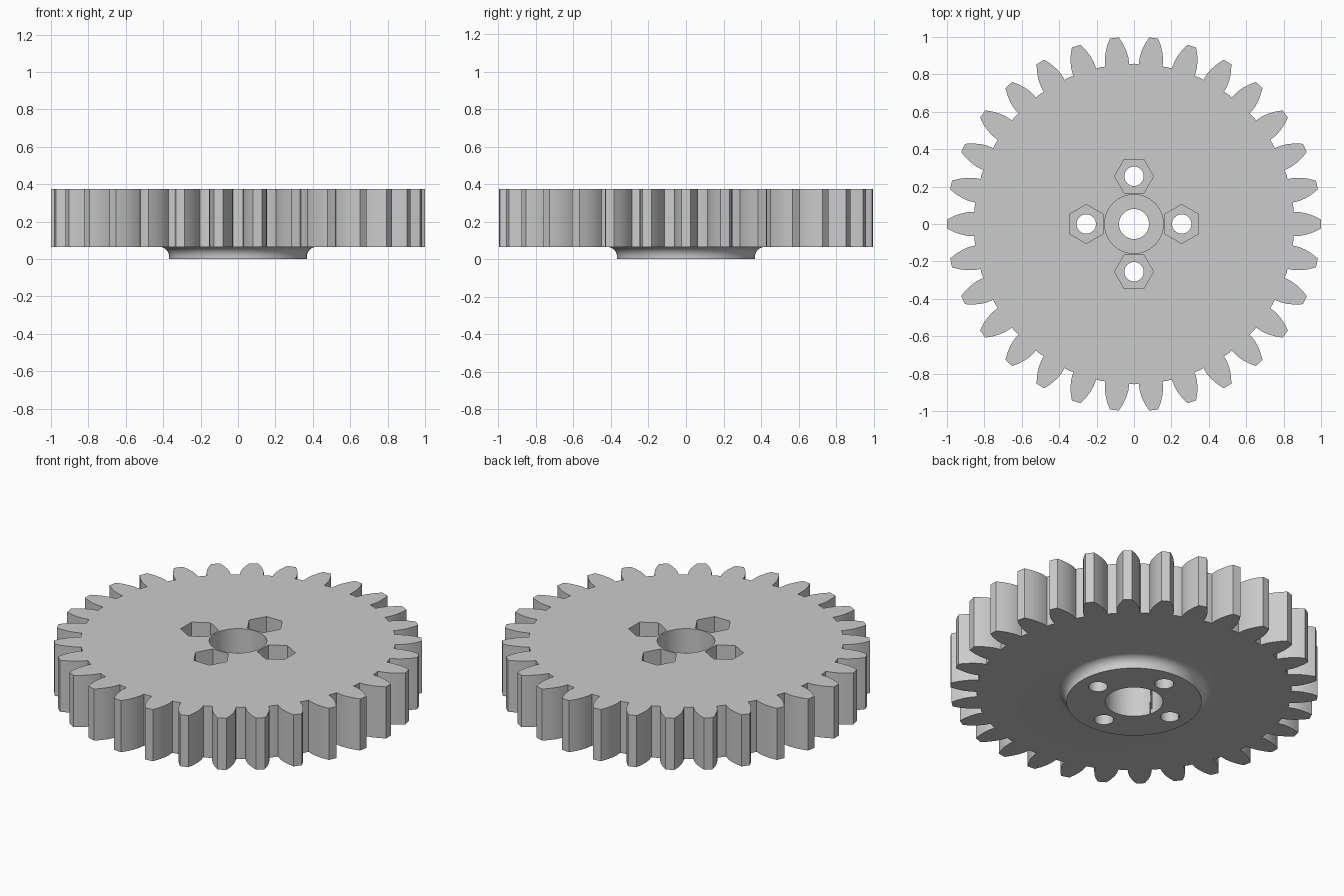
import bpy, bmesh, math
from mathutils import Matrix, Vector

if "Cube" in bpy.data.objects:
    bpy.data.objects.remove(bpy.data.objects["Cube"])

grey = bpy.data.materials.new("light grey")
grey.diffuse_color = (0.6, 0.6, 0.6, 1)
grey.use_nodes = True
grey.node_tree.nodes["Principled BSDF"].inputs["Base Color"].default_value = grey.diffuse_color

TEETH = 30
Z_BOTTOM, Z_TOP = 0.065, 0.375


def make_object(name, bm):
    bmesh.ops.recalc_face_normals(bm, faces=bm.faces)
    mesh = bpy.data.meshes.new(name)
    bm.to_mesh(mesh)
    bm.free()
    mesh.materials.append(grey)
    obj = bpy.data.objects.new(name, mesh)
    bpy.context.collection.objects.link(obj)
    return obj


def prism(name, points, z0, z1):
    """Closed outline extruded from z0 to z1."""
    bm = bmesh.new()
    face = bm.faces.new([bm.verts.new((x, y, z0)) for x, y in points])
    ext = bmesh.ops.extrude_face_region(bm, geom=[face])
    top = [v for v in ext["geom"] if isinstance(v, bmesh.types.BMVert)]
    bmesh.ops.translate(bm, verts=top, vec=(0, 0, z1 - z0))
    return make_object(name, bm)


def ring(radius, sides, cx=0, cy=0, turn=0):
    step = 2 * math.pi / sides
    return [(cx + radius * math.cos(turn + i * step),
             cy + radius * math.sin(turn + i * step)) for i in range(sides)]


# Toothed disc: one tooth flank mirrored, then repeated round the rim
flank = [(0.853, 0.064), (0.89, 0.063), (0.925, 0.056), (0.965, 0.042), (1.0, 0.024)]
tooth = [(x, -y) for x, y in flank] + [(x, y) for x, y in reversed(flank)]
outline = []
for i in range(TEETH):
    a = 2 * math.pi * i / TEETH
    rot = Matrix.Rotation(a, 2)
    outline += [tuple(rot @ Vector(p)) for p in tooth]
    mid = a + math.pi / TEETH
    outline.append((0.857 * math.cos(mid), 0.857 * math.sin(mid)))
gear = prism("gear_wheel", outline, Z_BOTTOM, Z_TOP)

# Hub below, flaring into the disc with a concave fillet
profile = [(0, 0), (0.368, 0), (0.368, 0.013)]
for i in range(1, 9):
    t = math.pi / 2 * i / 8
    profile.append((0.42 - 0.052 * math.cos(t), 0.013 + 0.052 * math.sin(t)))
profile += [(0.42, 0.12), (0, 0.12)]
bm = bmesh.new()
verts = [bm.verts.new((r, 0, z)) for r, z in profile]
edges = [bm.edges.new(pair) for pair in zip(verts, verts[1:])]
bmesh.ops.spin(bm, geom=verts + edges, cent=(0, 0, 0), axis=(0, 0, 1),
               angle=2 * math.pi, steps=96)
bmesh.ops.remove_doubles(bm, verts=bm.verts, dist=1e-5)
hub = make_object("hub", bm)

# Cutters: centre bore stepped from both ends, bolt holes, hexagonal nut pockets
cutters = [
    prism("bore_cutter", ring(0.08, 64), -0.1, 0.5),
    prism("upper_bore_cutter", ring(0.157, 64), 0.23, 0.5),
    prism("lower_bore_cutter", ring(0.157, 64), -0.1, 0.20),
]
for i in range(4):
    a = math.pi / 2 * i
    cx, cy = 0.255 * math.cos(a), 0.255 * math.sin(a)
    cutters.append(prism("bolt_hole_cutter", ring(0.052, 32, cx, cy), -0.1, 0.5))
    cutters.append(prism("nut_pocket_cutter",
                         ring(0.104, 6, cx, cy, a + math.pi / 6), 0.22, 0.5))

for other in [hub] + cutters:
    mod = gear.modifiers.new(other.name, 'BOOLEAN')
    mod.operation = 'UNION' if other is hub else 'DIFFERENCE'
    mod.solver = 'EXACT'
    mod.object = other

# Bake the cuts and remove the helpers
bpy.context.view_layer.update()
baked = bpy.data.meshes.new_from_object(
    gear.evaluated_get(bpy.context.evaluated_depsgraph_get()))
gear.modifiers.clear()
gear.data = baked
for other in [hub] + cutters:
    bpy.data.objects.remove(other)
baked.materials.clear()
baked.materials.append(grey)

bpy.context.view_layer.objects.active = gear
gear.select_set(True)
bpy.ops.object.shade_smooth_by_angle(angle=math.radians(25))
